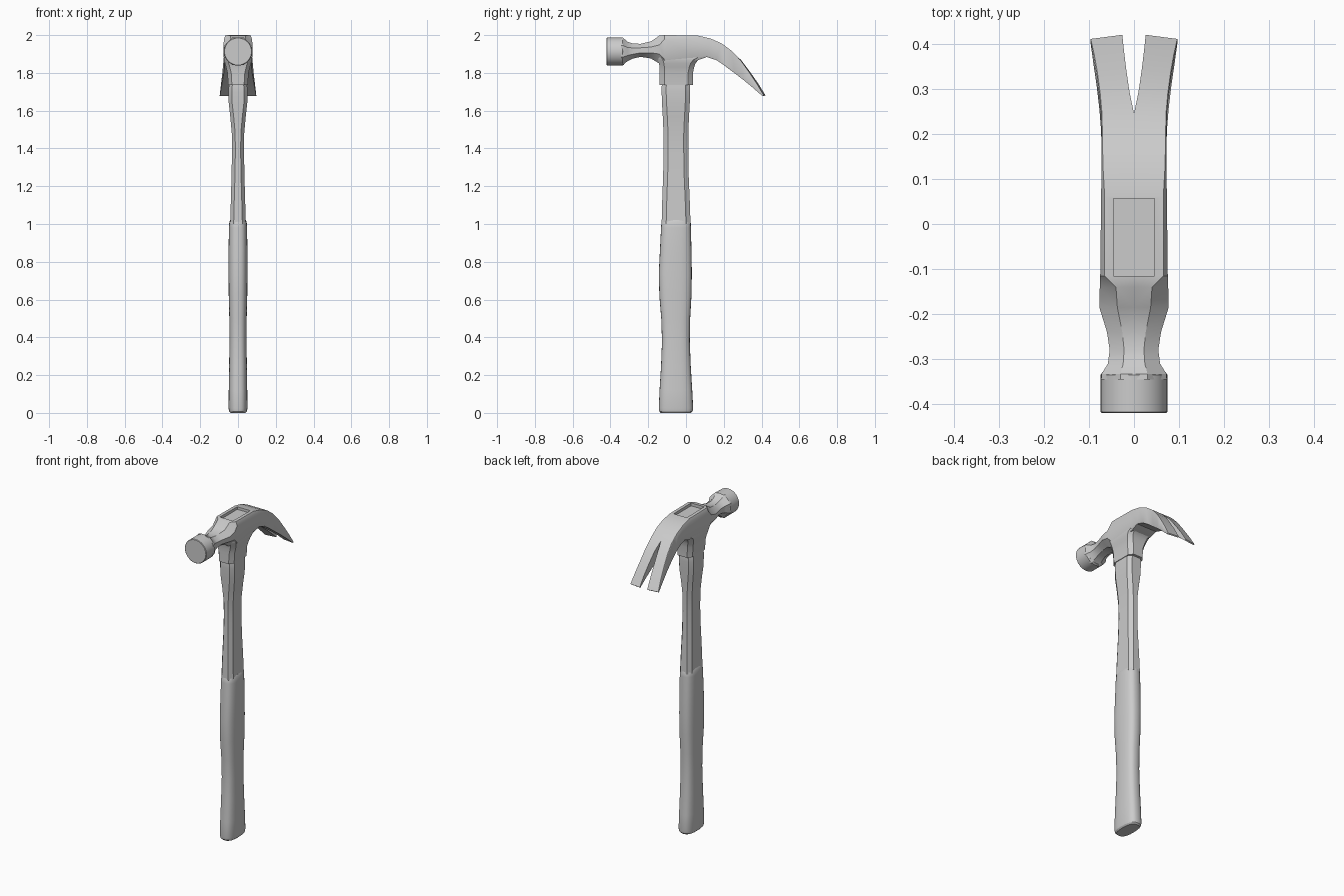
import bpy, bmesh, math


def finish(bm, name, angle=30):
    bmesh.ops.recalc_face_normals(bm, faces=bm.faces)
    me = bpy.data.meshes.new(name)
    bm.to_mesh(me)
    bm.free()
    ob = bpy.data.objects.new(name, me)
    bpy.context.collection.objects.link(ob)
    bpy.ops.object.select_all(action='DESELECT')
    ob.select_set(True)
    bpy.context.view_layer.objects.active = ob
    bpy.ops.object.shade_smooth_by_angle(angle=math.radians(angle))
    return ob


def loft(bm, rings, skip=lambda i, j: False):
    vs = [[bm.verts.new(p) for p in r] for r in rings]
    n = len(vs[0])
    for i in range(len(vs) - 1):
        for j in range(n):
            if not skip(i, j):
                k = (j + 1) % n
                bm.faces.new((vs[i][j], vs[i][k], vs[i + 1][k], vs[i + 1][j]))
    bm.faces.new(vs[0])
    bm.faces.new(vs[-1])


def octagon(z, y0, y1, w, cx, cy):
    return [(w - cx, y0, z), (w, y0 + cy, z), (w, y1 - cy, z), (w - cx, y1, z),
            (cx - w, y1, z), (-w, y1 - cy, z), (-w, y0 + cy, z), (cx - w, y0, z)]


def rounded(z, y0, y1, w, n=28, e=2 / 2.7):
    ring = []
    for i in range(n):
        a = 2 * math.pi * i / n
        c, s = math.cos(a), math.sin(a)
        ring.append((w * math.copysign(abs(c) ** e, c),
                     (y0 + y1) / 2 + (y1 - y0) / 2 * math.copysign(abs(s) ** e, s), z))
    return ring


# Rubber grip: z, front y, back y, half width
bm = bmesh.new()
loft(bm, [rounded(*r) for r in [
    (0, -.133, .027, .040), (.008, -.141, .035, .047), (.025, -.144, .038, .050),
    (.12, -.140, .033, .049), (.25, -.132, .025, .047), (.38, -.127, .020, .045),
    (.50, -.131, .022, .046), (.62, -.141, .029, .049), (.74, -.144, .031, .050),
    (.86, -.138, .029, .050), (.98, -.132, .026, .048), (1.01, -.130, .025, .046),
    (1.02, -.124, .019, .041)]])
finish(bm, "grip")

# Chamfered shaft
bm = bmesh.new()
loft(bm, [octagon(*r, .018, .024) for r in [
    (1.0, -.129, .024, .041), (1.12, -.126, .020, .038), (1.26, -.121, .014, .034),
    (1.38, -.118, .012, .032), (1.48, -.119, .012, .033), (1.57, -.123, .016, .041),
    (1.64, -.127, .020, .049), (1.70, -.129, .022, .050), (1.725, -.129, .022, .049),
    (1.76, -.124, .017, .045)]])
finish(bm, "shaft", 25)

# Socket collar flaring up into the head
bm = bmesh.new()
loft(bm, [octagon(*r, .020, .026) for r in [
    (1.735, -.139, .036, .052), (1.80, -.139, .037, .056), (1.83, -.140, .043, .063),
    (1.85, -.143, .050, .069), (1.868, -.148, .064, .0725), (1.88, -.155, .085, .073),
    (1.90, -.155, .10, .070)]])
finish(bm, "socket")

# Neck, body and split claw as one half loft, mirrored
# top y, top z, bottom y, bottom z, half width, half gap, chamfer x, chamfer z
stations = [
    (-.345, 1.987, -.345, 1.841, .073, 0, .043, .043),
    (-.333, 1.986, -.333, 1.842, .072, 0, .042, .042),
    (-.310, 1.965, -.310, 1.862, .058, 0, .034, .030),
    (-.280, 1.955, -.280, 1.876, .054, 0, .032, .023),
    (-.240, 1.954, -.240, 1.885, .060, 0, .034, .021),
    (-.185, 1.967, -.185, 1.876, .077, 0, .040, .030),
    (-.140, 1.998, -.142, 1.850, .076, 0, .036, .050),
    (-.115, 2.000, -.115, 1.850, .075, 0, .010, .022),
    (.060, 1.998, .060, 1.866, .073, 0, .008, .016),
    (.130, 1.982, .110, 1.884, .072, 0, .003, .006),
    (.190, 1.955, .160, 1.868, .072, 0, .002, .003),
    (.245, 1.914, .205, 1.838, .073, 0, .002, .003),
    (.290, 1.866, .255, 1.800, .077, .010, .002, .003),
    (.335, 1.803, .305, 1.762, .083, .017, .002, .003),
    (.375, 1.743, .352, 1.723, .090, .022, .002, .003),
    (.411, 1.682, .405, 1.677, .097, .026, .001, .001)]
rings = []
for yt, zt, yb, zb, w, v, cx, cz in stations:
    t = cz / (zt - zb)
    dy, dz = (yb - yt) * t, (zb - zt) * t
    rings.append([(v, yt + v * .35, zt), (w - cx, yt, zt), (w, yt + dy, zt + dz),
                  (w, yb - dy, zb - dz), (w - cx, yb, zb), (v, yb + v * .35, zb)])
bm = bmesh.new()
loft(bm, rings, lambda i, j: j == 5 and stations[i + 1][5] == 0)
bmesh.ops.mirror(bm, geom=bm.verts[:] + bm.edges[:] + bm.faces[:], axis='X', merge_dist=.0005)
# the front cap halves share the centre edge
head = finish(bm, "claw_head")

# Rectangular recess over the handle eye
bpy.ops.mesh.primitive_cube_add(size=1, location=(0, -.029, 2.0))
cutter = bpy.context.object
cutter.name = "recess_cutter"
cutter.scale = (.09, .172, .036)
cutter.hide_render = True
bpy.context.view_layer.update()
bpy.context.view_layer.objects.active = head
mod = head.modifiers.new("recess", 'BOOLEAN')
mod.object = cutter
mod.solver = 'EXACT'
bpy.ops.object.modifier_apply(modifier=mod.name)
bpy.data.objects.remove(cutter)

# Striking face drum
bm = bmesh.new()
loft(bm, [[(r * math.cos(2 * math.pi * i / 32), y, 1.913 + r * math.sin(2 * math.pi * i / 32))
           for i in range(32)]
          for y, r in [(-.42, .0715), (-.417, .0745), (-.335, .0745), (-.327, .068)]])
finish(bm, "striking_face")
